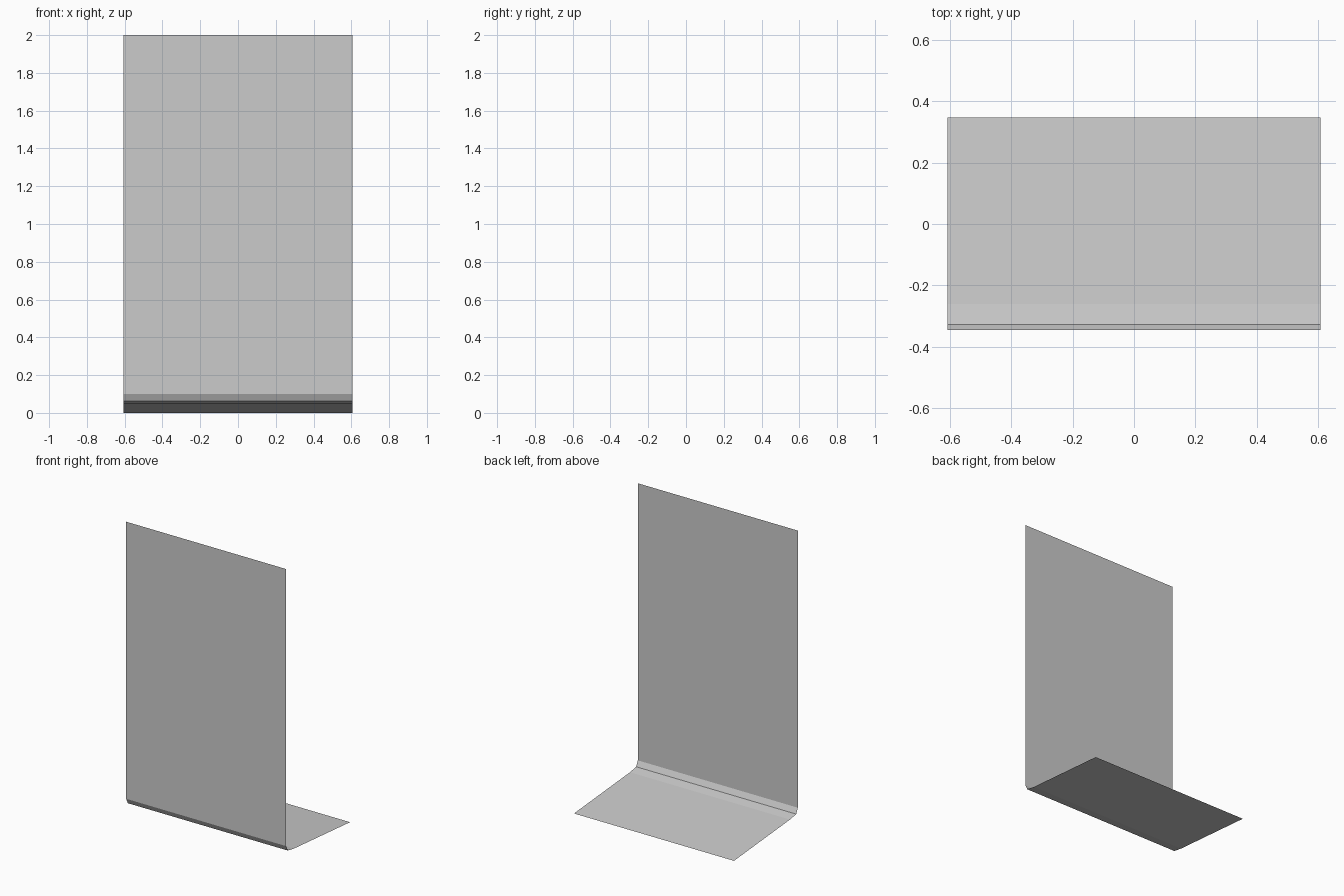
import bpy
import bmesh

if "Cube" in bpy.data.objects:
    bpy.data.objects.remove(bpy.data.objects["Cube"])

HALF_WIDTH = 0.607

# Side profile (y, z): wall top, bend, crease, bend, front lip of the sloped floor
PROFILE = [(-0.347, 2.0), (-0.345, 0.10), (-0.327, 0.063), (-0.26, 0.051), (0.347, 0.0)]
PROFILE[0] = (-0.345, 2.0)

# Thin folded sheet: extrude the profile across x
bm = bmesh.new()
left = [bm.verts.new((-HALF_WIDTH, y, z)) for y, z in PROFILE]
right = [bm.verts.new((HALF_WIDTH, y, z)) for y, z in PROFILE]
for i in range(len(PROFILE) - 1):
    bm.faces.new((left[i], left[i + 1], right[i + 1], right[i]))
bm.normal_update()

# Upper side of the floor faces up
if bm.faces[:][-1].normal.z < 0:
    bmesh.ops.reverse_faces(bm, faces=bm.faces[:])

mesh = bpy.data.meshes.new("folded_sheet")
bm.to_mesh(mesh)
bm.free()
sheet = bpy.data.objects.new("folded_sheet", mesh)
bpy.context.collection.objects.link(sheet)
